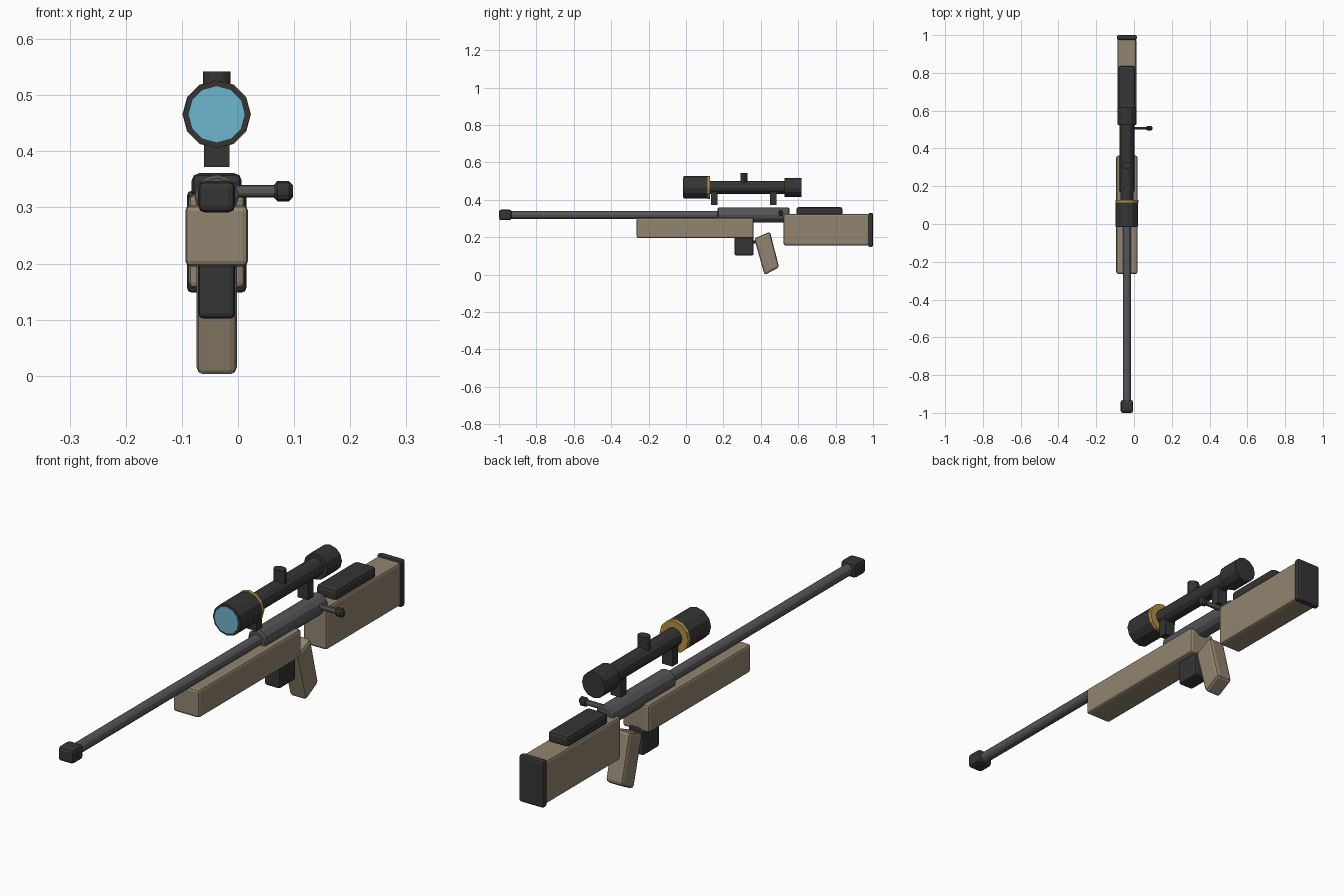
import bpy, bmesh, math
from mathutils import Matrix, Vector

if "Cube" in bpy.data.objects:
    bpy.data.objects.remove(bpy.data.objects["Cube"], do_unlink=True)

AXIS = -0.038   # x of the long centre line
SIGHT = 0.466   # height of the scope axis
BORE = 0.319    # height of the barrel axis


def material(name, rgb):
    m = bpy.data.materials.new(name)
    m.use_nodes = True
    m.diffuse_color = (*rgb, 1)
    m.node_tree.nodes["Principled BSDF"].inputs["Base Color"].default_value = (*rgb, 1)
    return m


TAN = material("tan", (0.29, 0.235, 0.16))
BLACK = material("black", (0.035, 0.035, 0.036))
STEEL = material("steel", (0.092, 0.092, 0.098))
GOLD = material("gold", (0.45, 0.28, 0.06))
GLASS = material("glass blue", (0.15, 0.46, 0.62))


def finish(name, bm, mat, bevel=0.0, segments=2):
    bmesh.ops.recalc_face_normals(bm, faces=bm.faces)
    mesh = bpy.data.meshes.new(name)
    bm.to_mesh(mesh)
    bm.free()
    mesh.materials.append(mat)
    ob = bpy.data.objects.new(name, mesh)
    bpy.context.collection.objects.link(ob)
    if bevel:
        mod = ob.modifiers.new("rounded edges", "BEVEL")
        mod.width = bevel
        mod.segments = segments
        mod.limit_method = "ANGLE"
        mod.angle_limit = math.radians(50)
    return ob


def prism(name, profile, width, mat, bevel=0.0):
    """Extrude a side profile of (y, z) points across the centre line."""
    bm = bmesh.new()
    face = bm.faces.new([bm.verts.new((AXIS - width / 2, y, z)) for y, z in profile])
    out = bmesh.ops.extrude_face_region(bm, geom=[face])
    moved = [v for v in out["geom"] if isinstance(v, bmesh.types.BMVert)]
    bmesh.ops.translate(bm, verts=moved, vec=(width, 0, 0))
    return finish(name, bm, mat, bevel)


def box(name, y0, y1, z0, z1, width, mat, bevel=0.0):
    return prism(name, [(y0, z0), (y1, z0), (y1, z1), (y0, z1)], width, mat, bevel)


def rod(name, start, end, radius, mat, sides=12, squash=1.0, bevel=0.0):
    """Cylinder between two points; squash flattens it along y."""
    a, b = Vector(start), Vector(end)
    d = b - a
    bm = bmesh.new()
    bmesh.ops.create_cone(bm, cap_ends=True, segments=sides, radius1=radius,
                          radius2=radius, depth=d.length)
    turn = d.to_track_quat("Z", "Y").to_matrix().to_4x4()
    flatten = Matrix.Diagonal((1, squash, 1, 1))
    bm.transform(Matrix.Translation((a + b) / 2) @ flatten @ turn)
    return finish(name, bm, mat, bevel, 1)


def tube(name, y0, y1, z, radius, mat, sides=12, bevel=0.0):
    return rod(name, (AXIS, y0, z), (AXIS, y1, z), radius, mat, sides, bevel=bevel)


# Barrel and action
tube("barrel", -0.95, 0.2, BORE, 0.0215, STEEL)
box("muzzle", -1.0, -0.932, 0.291, 0.347, 0.066, BLACK, 0.012)
tube("receiver", 0.168, 0.553, BORE, 0.0395, STEEL, bevel=0.006)

# Bolt handle on the left side
rod("bolt_handle", (AXIS, 0.507, 0.329), (0.072, 0.507, 0.329), 0.011, STEEL, 10, 0.75)
rod("bolt_knob", (0.063, 0.507, 0.329), (0.098, 0.507, 0.329), 0.018, BLACK, 10, 0.7, 0.007)

# Furniture
box("forend", -0.264, 0.362, 0.195, 0.304, 0.112, TAN, 0.01)
box("rear_stock", 0.522, 0.98, 0.156, 0.323, 0.1, TAN, 0.01)
box("butt_pad", 0.974, 1.0, 0.148, 0.33, 0.106, BLACK, 0.009)
box("cheek_rest", 0.59, 0.837, 0.315, 0.361, 0.089, BLACK, 0.013)
box("magazine", 0.26, 0.362, 0.102, 0.22, 0.066, BLACK, 0.009)
prism("grip", [(0.365, 0.193), (0.449, 0.229), (0.498, 0.039), (0.42, -0.002)],
      0.072, TAN, 0.012)
box("trigger", 0.35, 0.378, 0.166, 0.182, 0.015, BLACK)

# Scope
tube("scope_bell", -0.013, 0.118, SIGHT, 0.06, BLACK)
tube("scope_lens", -0.016, -0.008, SIGHT, 0.051, GLASS)
tube("scope_ring", 0.115, 0.128, SIGHT, 0.061, GOLD)
tube("scope_tube", 0.1, 0.54, SIGHT, 0.0345, BLACK)
tube("scope_eyepiece", 0.527, 0.617, SIGHT, 0.05, BLACK)
rod("scope_turret", (AXIS, 0.31, SIGHT), (AXIS, 0.31, 0.542), 0.0245, BLACK, 12, 0.77)
for label, y in (("front", 0.152), ("rear", 0.466)):
    box(label + "_scope_mount", y - 0.017, y + 0.017, 0.372, 0.45, 0.045, BLACK)
